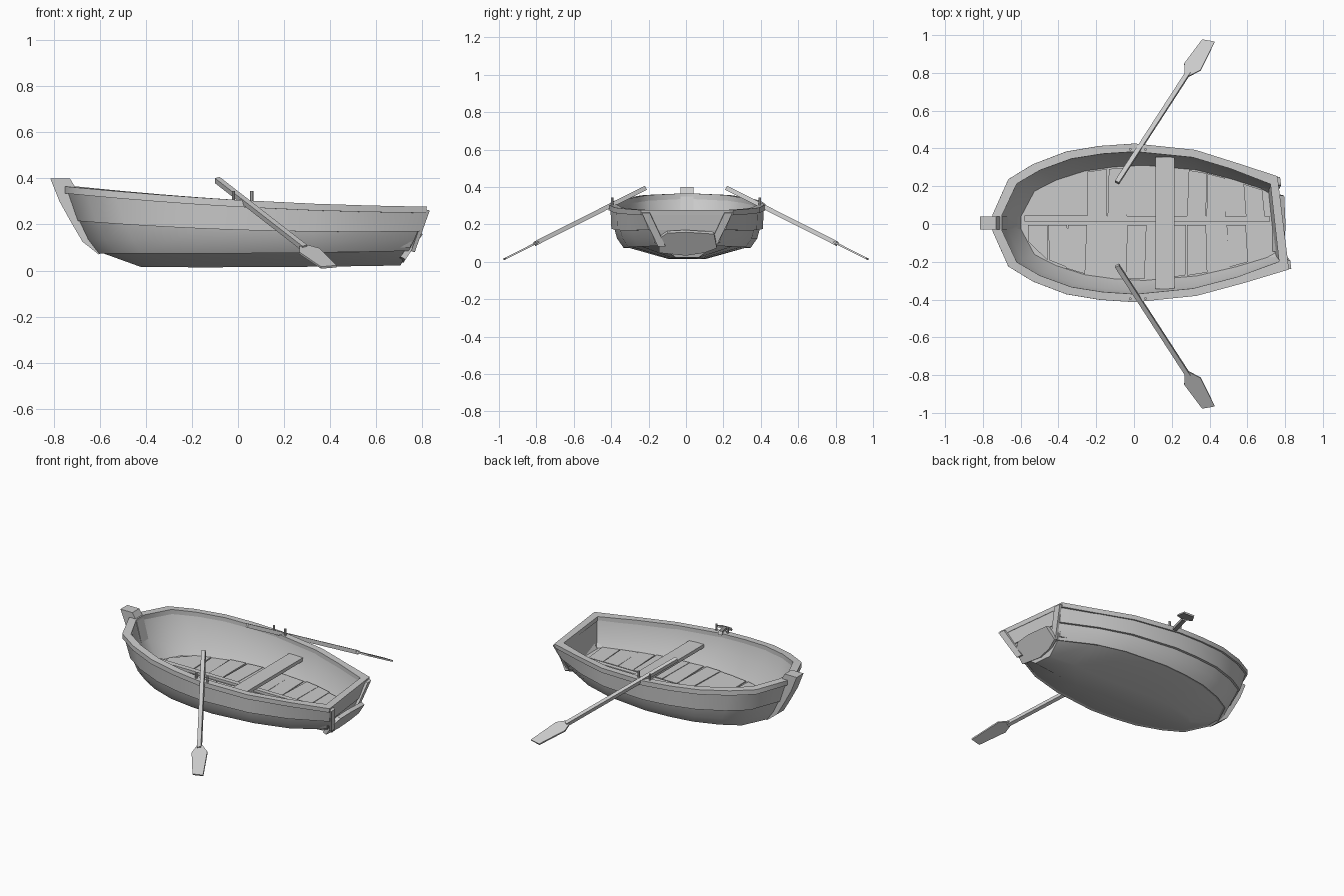
import bpy, bmesh, math, random
from mathutils import Vector, Matrix

random.seed(4)
if "Cube" in bpy.data.objects:
    bpy.data.objects.remove(bpy.data.objects["Cube"])

wood = bpy.data.materials.new("weathered grey wood")
GREY = (0.6, 0.6, 0.6, 1)
wood.use_nodes = True
wood.diffuse_color = GREY
wood.node_tree.nodes["Principled BSDF"].inputs["Base Color"].default_value = GREY


def skew(p):
    # The transom is set slightly askew
    x, y, z = p
    return Vector((x - 0.12 * y * max(0, (x - 0.3) / 0.48), y + 0.006, z))


def finish(name, bm, smooth=False):
    bmesh.ops.recalc_face_normals(bm, faces=bm.faces)
    mesh = bpy.data.meshes.new(name)
    bm.to_mesh(mesh)
    bm.free()
    obj = bpy.data.objects.new(name, mesh)
    bpy.context.collection.objects.link(obj)
    mesh.materials.append(wood)
    if smooth:
        bpy.ops.object.select_all(action='DESELECT')
        obj.select_set(True)
        bpy.context.view_layer.objects.active = obj
        bpy.ops.object.shade_smooth_by_angle(angle=math.radians(35))
    return obj


def slab(name, outline, thickness):
    """Solid board from an outline of 3D points, extruded along a vector."""
    bm = bmesh.new()
    low = [bm.verts.new(p) for p in outline]
    high = [bm.verts.new(Vector(p) + Vector(thickness)) for p in outline]
    bm.faces.new(low)
    bm.faces.new(high)
    for i in range(len(low)):
        j = (i + 1) % len(low)
        bm.faces.new((low[i], low[j], high[j], high[i]))
    return finish(name, bm)


# Plan shape: position along the length, share of the full half width
PLAN = [(0, 0.1), (0.055, 0.55), (0.14, 0.74), (0.255, 0.9), (0.37, 0.97),
        (0.49, 1), (0.7, 0.92), (0.85, 0.76), (1, None)]


def loop(bow, stern, half, half_stern, z0, z1, z2):
    """Closed outline of one level; heights run bow, middle, stern."""
    side = []
    for t, f in PLAN:
        z = z0 * (1 - t) * (1 - 2 * t) + z1 * 4 * t * (1 - t) + z2 * t * (2 * t - 1)
        w = half_stern if f is None else half * f
        side.append((bow + (stern - bow) * t, w, z))
    return [skew(p) for p in side + [(x, -w, z) for x, w, z in reversed(side)]]


def loft(name, levels, cap=False, ring=False):
    bm = bmesh.new()
    rows = [[bm.verts.new(p) for p in loop(*lv)] for lv in levels]
    pairs = list(zip(rows, rows[1:])) + ([(rows[-1], rows[0])] if ring else [])
    for a, b in pairs:
        for i in range(len(a)):
            j = (i + 1) % len(a)
            bm.faces.new((a[i], a[j], b[j], b[i]))
    if cap:
        bm.faces.new(rows[-1])
    return finish(name, bm, True)


# Overlapping hull strakes and the bottom
loft("upper_strake", [(-0.74, 0.785, 0.41, 0.235, 0.345, 0.285, 0.26),
                      (-0.695, 0.765, 0.405, 0.205, 0.215, 0.175, 0.17),
                      (-0.685, 0.755, 0.385, 0.19, 0.215, 0.175, 0.17)])
loft("lower_strake", [(-0.69, 0.76, 0.39, 0.195, 0.22, 0.18, 0.175),
                      (-0.65, 0.745, 0.375, 0.175, 0.135, 0.125, 0.13),
                      (-0.605, 0.725, 0.34, 0.15, 0.075, 0.075, 0.085),
                      (-0.595, 0.715, 0.325, 0.14, 0.078, 0.078, 0.088)])
loft("hull_bottom", [(-0.6, 0.72, 0.33, 0.145, 0.08, 0.08, 0.088),
                     (-0.42, 0.7, 0.1, 0.06, 0.015, 0.015, 0.022)], cap=True)

# Inner lining with the base of the floor
FLOOR = (-0.6, 0.73, 0.305, 0.17, 0.1, 0.1, 0.1)
loft("inner_lining", [(-0.705, 0.75, 0.38, 0.205, 0.35, 0.295, 0.265),
                      (-0.67, 0.745, 0.36, 0.195, 0.23, 0.2, 0.18),
                      FLOOR], cap=True)

# Gunwale
loft("gunwale", [(-0.75, 0.785, 0.42, 0.245, 0.335, 0.275, 0.25),
                 (-0.75, 0.79, 0.42, 0.247, 0.365, 0.305, 0.277),
                 (-0.7, 0.745, 0.377, 0.205, 0.365, 0.305, 0.277),
                 (-0.7, 0.745, 0.377, 0.205, 0.335, 0.275, 0.25)], ring=True)


# Floor boards on each side of a centre batten
def floor_half(x):
    t = (x - FLOOR[0]) / (FLOOR[1] - FLOOR[0])
    for (t0, f0), (t1, f1) in zip(PLAN, PLAN[1:]):
        f1 = FLOOR[3] / FLOOR[2] if f1 is None else f1
        if t <= t1:
            return FLOOR[2] * (f0 + (f1 - f0) * (t - t0) / (t1 - t0))


BOARDS = 12
step = 1.26 / BOARDS
for side in (1, -1):
    for i in range(BOARDS):
        a = -0.56 + i * step
        b = a + step - 0.004
        lean = random.uniform(-0.012, 0.012) if 0 < i < BOARDS - 1 else 0
        h = 0.104 + random.uniform(0, 0.007)
        corners = [(a, 0.012), (b, 0.012), (b + lean, floor_half(b) - 0.006),
                   (a + lean, floor_half(a) - 0.006)]
        slab("floor_board", [skew((x, y * side, 0.099)) for x, y in corners], (0, 0, h - 0.099))
slab("centre_batten", [(-0.58, 0.012, 0.1), (0.72, 0.012, 0.1),
                       (0.72, 0.04, 0.1), (-0.58, 0.045, 0.1)], (0, 0, 0.016))

# Rowing bench
slab("bench", [(0.115, -0.345, 0.195), (0.215, -0.345, 0.195),
               (0.215, 0.355, 0.195), (0.115, 0.355, 0.195)], (0, 0, 0.022))

# Stem post at the bow
STEM = [(-0.815, 0.4), (-0.73, 0.4), (-0.70, 0.35), (-0.66, 0.2), (-0.585, 0.08),
        (-0.605, 0.07), (-0.675, 0.125), (-0.725, 0.21), (-0.775, 0.3)]
slab("stem_post", [(x, -0.03, z) for x, z in STEM], (0, 0.07, 0))

# Transom posts and the loose board below them
for side in (1, -1):
    post = [(0.787, 0.243, 0.265), (0.787, 0.2, 0.265), (0.735, 0.115, 0.085), (0.735, 0.155, 0.085)]
    slab("transom_post", [skew((x, y * side, z)) for x, y, z in post], (0.016, 0, -0.004))
LOOSE = [(-0.145, 0.135), (-0.1, 0.165), (0.0, 0.17), (0.15, 0.16), (0.165, 0.085),
         (0.1, 0.06), (0.0, 0.045), (-0.145, 0.06)]
slab("loose_board", [(0.695 + 0.68 * (z - 0.045), y, z) for y, z in LOOSE], (0.022, 0, -0.012))


# Oars and rowlock pins
def oar(side):
    grip = Vector((-0.09, -0.22 * side, 0.393))
    tip = Vector((0.395, -0.968 * side, 0.016))
    along = (tip - grip).normalized()
    length = (tip - grip).length
    normal = Vector((1, 0, 0)).cross(along).normalized()
    if normal.z < 0:
        normal.negate()
    across = normal.cross(along).normalized() * side

    def at(d, w, n):
        return grip + along * d + across * w + normal * n

    neck = length - 0.23
    r = 0.012
    slab("oar_shaft", [at(0, w, n) for w, n in ((-r, -r), (r, -r), (r, r), (-r, r))],
         along * (neck + 0.02))
    blade = [(neck, -0.014), (neck + 0.05, -0.045), (length - 0.01, -0.034),
             (length + 0.012, 0.03), (neck + 0.06, 0.05), (neck, 0.016)]
    slab("oar_blade", [at(d, w, -0.005) for d, w in blade], normal * 0.01)


for side in (1, -1):
    oar(side)
    for x in (-0.02, 0.06):
        bm = bmesh.new()
        bmesh.ops.create_cone(bm, cap_ends=True, segments=8, radius1=0.007, radius2=0.007,
                              depth=0.06, matrix=Matrix.Translation((x, 0.395 * side, 0.315)))
        finish("rowlock_pin", bm, True)
